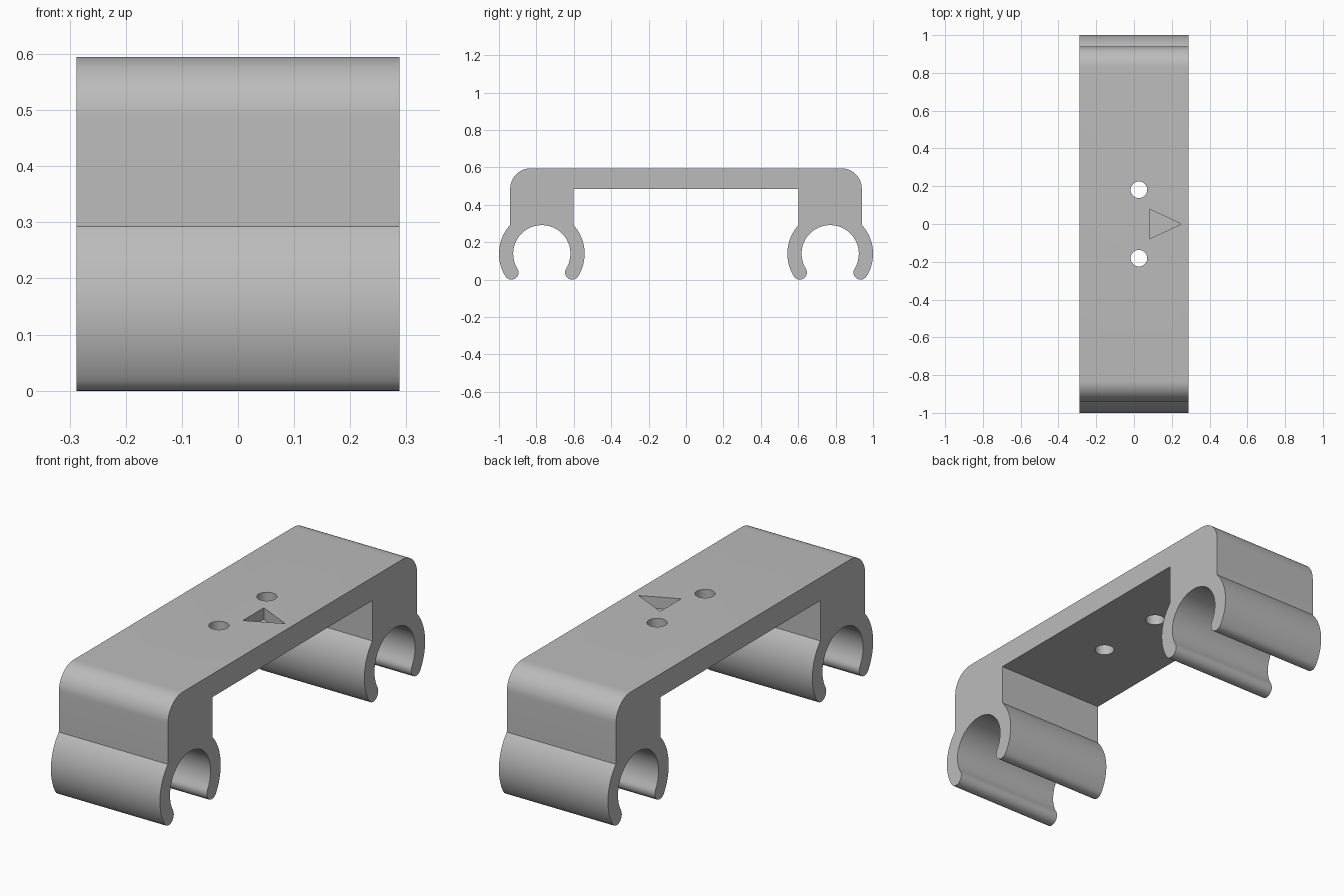
import bpy
import bmesh
from math import pi, cos, sin, acos, radians

if "Cube" in bpy.data.objects:
    bpy.data.objects.remove(bpy.data.objects["Cube"], do_unlink=True)

HALF_W = 0.288                      # half width along x
TOP, UNDER = 0.595, 0.485           # bridge top and underside
WALL_IN, WALL_OUT = 0.602, 0.94     # leg walls
CORNER = 0.11                       # rounded shoulder radius
CY, CZ = 0.771, 0.138               # clip centre
R_OUT, R_IN = 0.229, 0.153          # clip radii
LIP = radians(31.8)                 # how far the clip arms reach below centre

grey = bpy.data.materials.new("grey plastic")
grey.use_nodes = True
colour = (0.5, 0.5, 0.5, 1)
grey.diffuse_color = colour
grey.node_tree.nodes["Principled BSDF"].inputs["Base Color"].default_value = colour


def arc(cy, cz, r, a, b, n):
    return [(cy + r * cos(a + (b - a) * i / n), cz + r * sin(a + (b - a) * i / n))
            for i in range(n + 1)]


def prism(name, points, lo, hi, place):
    """Extrude a closed 2D outline from lo to hi; place maps (u, v, w) to xyz."""
    bm = bmesh.new()
    face = bm.faces.new([bm.verts.new(place(u, v, lo)) for u, v in points])
    new = bmesh.ops.extrude_face_region(bm, geom=[face])["geom"]
    shift = [b - a for a, b in zip(place(0, 0, lo), place(0, 0, hi))]
    bmesh.ops.translate(bm, vec=shift,
                        verts=[g for g in new if isinstance(g, bmesh.types.BMVert)])
    bmesh.ops.recalc_face_normals(bm, faces=bm.faces)
    mesh = bpy.data.meshes.new(name)
    bm.to_mesh(mesh)
    bm.free()
    mesh.materials.append(grey)
    ob = bpy.data.objects.new(name, mesh)
    bpy.context.collection.objects.link(ob)
    return ob


# Half outline: inner wall, clip with rounded lips, outer wall, shoulder
mid, lip_r = (R_OUT + R_IN) / 2, (R_OUT - R_IN) / 2
wall = acos((WALL_OUT - CY) / R_OUT)
lip_y, lip_z = mid * cos(LIP), CZ - mid * sin(LIP)
half = [(WALL_IN, UNDER)]
half += arc(CY, CZ, R_OUT, pi - wall, pi + LIP, 20)
half += arc(CY - lip_y, lip_z, lip_r, pi + LIP, 2 * pi + LIP, 12)[1:]
half += arc(CY, CZ, R_IN, pi + LIP, -LIP, 40)[1:]
half += arc(CY + lip_y, lip_z, lip_r, -LIP - pi, -LIP, 12)[1:]
half += arc(CY, CZ, R_OUT, -LIP, wall, 20)[1:]
half += arc(WALL_OUT - CORNER, TOP - CORNER, CORNER, 0, pi / 2, 14)
outline = half + [(-y, z) for y, z in reversed(half)]
bracket = prism("clip_bracket", outline, -HALF_W, HALF_W, lambda y, z, x: (x, y, z))

# Two screw holes through the bridge and a shallow triangular pocket
cutters = [prism("hole_cutter", arc(0.026, y, 0.044, 0, 2 * pi, 32)[:-1],
                 UNDER - 0.1, TOP + 0.1, lambda x, y, z: (x, y, z))
           for y in (-0.181, 0.181)]
cutters.append(prism("pocket_cutter", [(0.081, -0.079), (0.25, 0), (0.081, 0.079)],
                     TOP - 0.055, TOP + 0.1, lambda x, y, z: (x, y, z)))
bpy.ops.object.select_all(action='DESELECT')
bpy.context.view_layer.objects.active = bracket
bracket.select_set(True)
for cutter in cutters:
    cutter.hide_render = True
    mod = bracket.modifiers.new("cut", 'BOOLEAN')
    mod.operation, mod.solver, mod.object = 'DIFFERENCE', 'EXACT', cutter
    bpy.ops.object.modifier_apply(modifier=mod.name)
    bpy.data.objects.remove(cutter, do_unlink=True)

bpy.ops.object.shade_smooth_by_angle(angle=radians(30))
